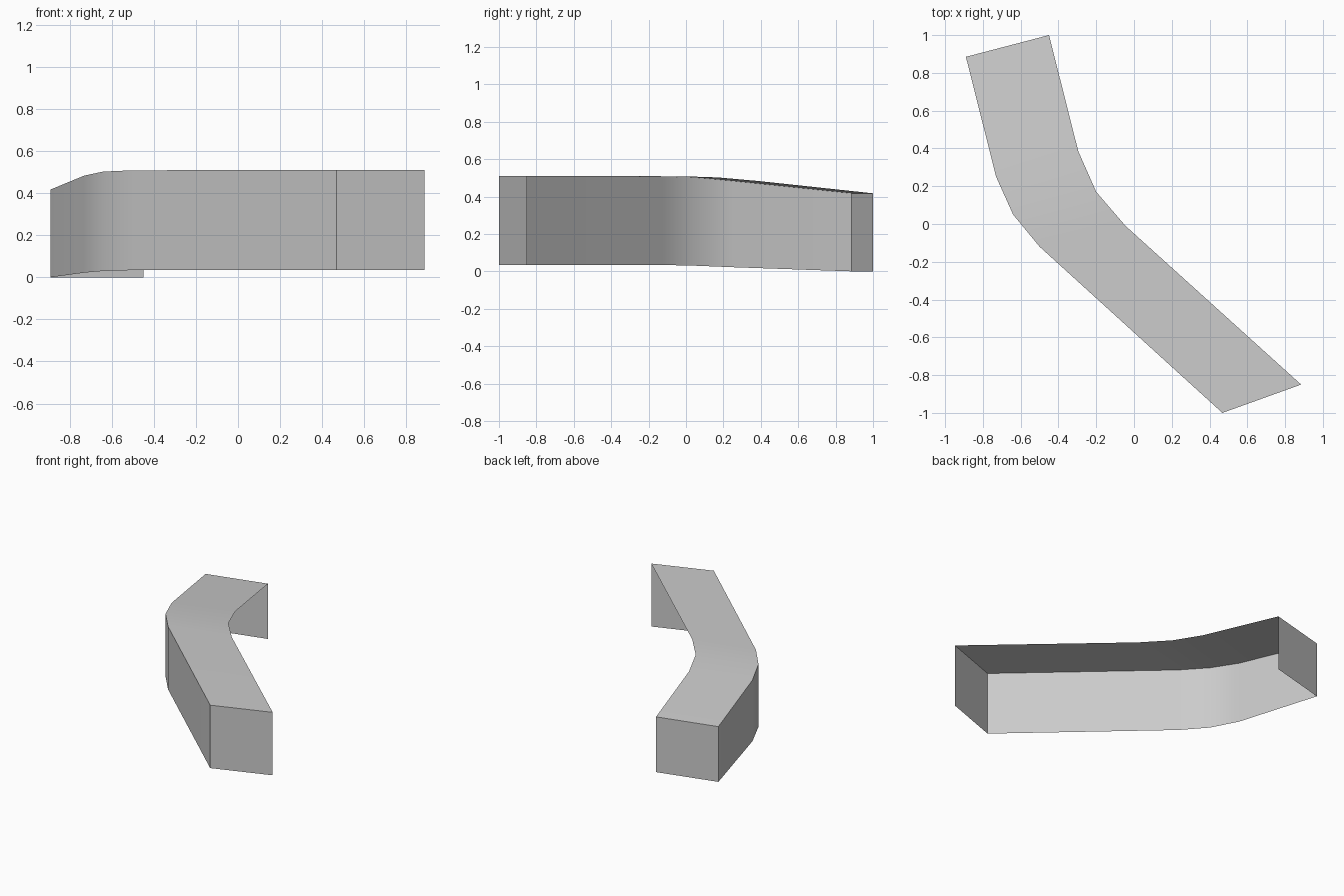
import bpy, bmesh

cube = bpy.data.objects.get("Cube")
if cube:
    bpy.data.objects.remove(cube, do_unlink=True)

# One plain grey for every surface
grey = bpy.data.materials.new("plain grey")
grey.use_nodes = True
grey.diffuse_color = (0.6, 0.6, 0.6, 1)
grey.node_tree.nodes["Principled BSDF"].inputs["Base Color"].default_value = (0.6, 0.6, 0.6, 1)

# Stations from back to front: outer edge, inner edge, bottom and top heights
stations = [
    ((-0.89, 0.885), (-0.45, 1.0), 0.0, 0.417),
    ((-0.73, 0.25), (-0.295, 0.385), 0.022, 0.483),
    ((-0.64, 0.05), (-0.20, 0.17), 0.03, 0.502),
    ((-0.50, -0.12), (-0.045, -0.01), 0.034, 0.508),
    ((0.468, -1.0), (0.885, -0.85), 0.035, 0.51),
]

bm = bmesh.new()
rows = []
for outer, inner, low, high in stations:
    rows.append([bm.verts.new((*outer, low)),
                 bm.verts.new((*outer, high)),
                 bm.verts.new((*inner, high))])

# Outer wall and top strip, open on the inner side and underneath
for back, front in zip(rows, rows[1:]):
    bm.faces.new((back[0], front[0], front[1], back[1]))
    bm.faces.new((back[1], front[1], front[2], back[2]))

# End caps
inner, low = stations[0][1], stations[0][2]
corner = bm.verts.new((*inner, low))
bm.faces.new((rows[0][0], rows[0][1], rows[0][2], corner))
inner, low = stations[-1][1], stations[-1][2]
corner = bm.verts.new((*inner, low))
bm.faces.new((rows[-1][0], corner, rows[-1][2], rows[-1][1]))

mesh = bpy.data.meshes.new("bent_shell")
bm.to_mesh(mesh)
bm.free()
mesh.materials.append(grey)
shell = bpy.data.objects.new("bent_shell", mesh)
bpy.context.collection.objects.link(shell)

# Smooth bend with crisp corners
bpy.ops.object.select_all(action="DESELECT")
shell.select_set(True)
bpy.context.view_layer.objects.active = shell
bpy.ops.object.shade_smooth_by_angle(angle=0.6)
weighted = shell.modifiers.new("even shading", "WEIGHTED_NORMAL")
weighted.keep_sharp = True
